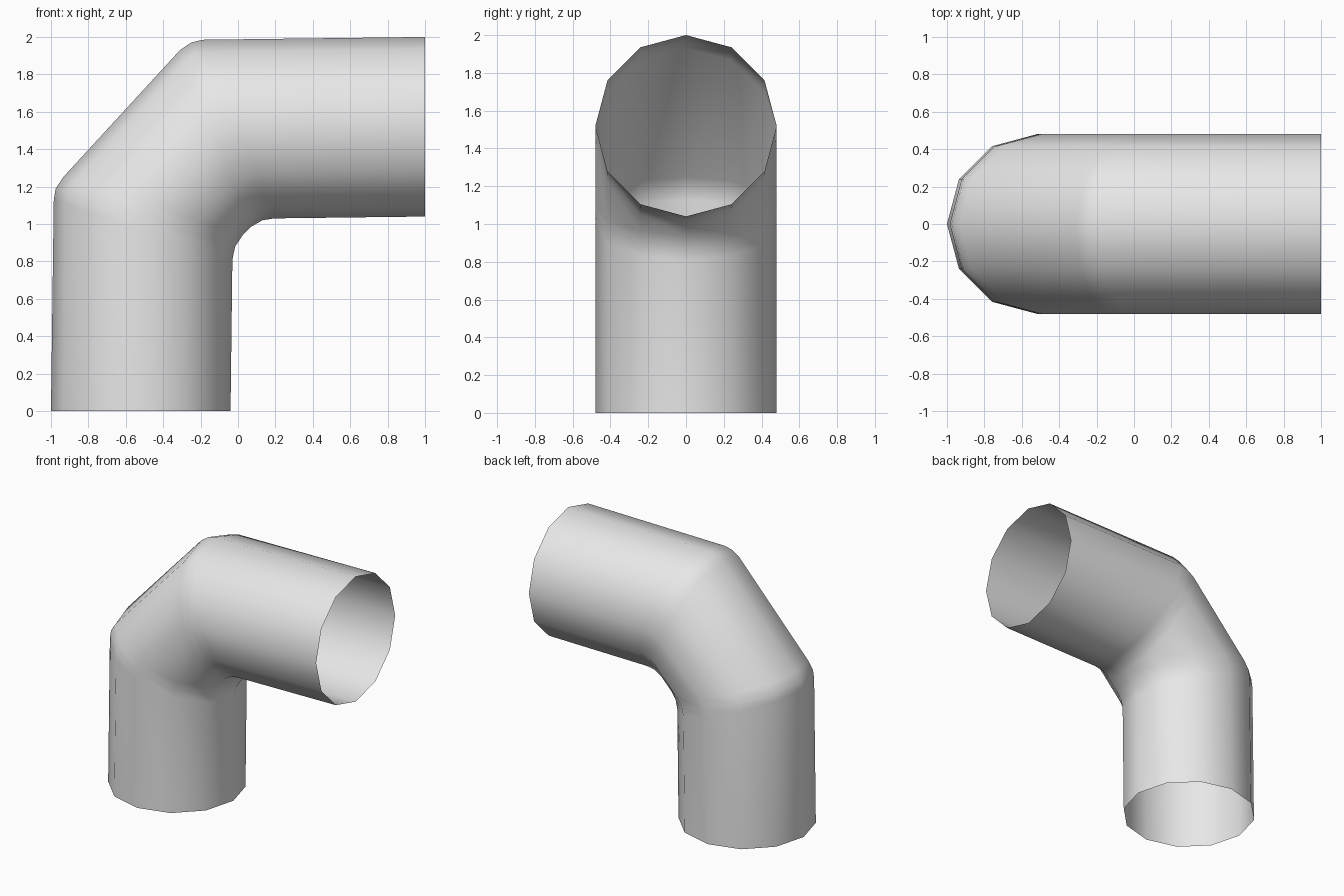
import bpy, bmesh, math
from mathutils import Vector

cube = bpy.data.objects.get("Cube")
if cube:
    bpy.data.objects.remove(cube, do_unlink=True)

SIDES = 12
HALF_WIDTH = 0.48

# Outer and inner end of each ring along the bend, as (x, z) pairs
RINGS = [
    ((-1.0, 0.0), (-0.04, 0.0)),
    ((-0.985, 1.13), (-0.03, 0.81)),
    ((-0.975, 1.19), (-0.015, 0.88)),
    ((-0.935, 1.25), (0.025, 0.94)),
    ((-0.31, 1.93), (0.07, 0.985)),
    ((-0.25, 1.97), (0.13, 1.02)),
    ((-0.19, 1.985), (0.195, 1.03)),
    ((1.0, 2.0), (1.0, 1.04)),
]

# Plain grey material
grey = bpy.data.materials.new("light_grey")
grey.use_nodes = True
colour = (0.8, 0.8, 0.8, 1.0)
grey.diffuse_color = colour
grey.node_tree.nodes["Principled BSDF"].inputs["Base Color"].default_value = colour


def add_ring(bm, outer, inner):
    """Add one twelve-sided cross-section spanning the outer and inner points."""
    a = Vector((outer[0], 0, outer[1]))
    b = Vector((inner[0], 0, inner[1]))
    centre, arm = (a + b) / 2, (a - b) / 2
    side = Vector((0, HALF_WIDTH, 0))
    angles = [math.tau * i / SIDES for i in range(SIDES)]
    return [bm.verts.new(centre + arm * math.cos(t) + side * math.sin(t))
            for t in angles]


# Open-ended elbow pipe
bm = bmesh.new()
loops = [add_ring(bm, *ring) for ring in RINGS]
for low, high in zip(loops, loops[1:]):
    for i in range(SIDES):
        j = (i + 1) % SIDES
        face = bm.faces.new((low[i], high[i], high[j], low[j]))
        face.smooth = True

mesh = bpy.data.meshes.new("elbow_pipe")
bm.to_mesh(mesh)
bm.free()
mesh.materials.append(grey)
pipe = bpy.data.objects.new("elbow_pipe", mesh)
bpy.context.collection.objects.link(pipe)
